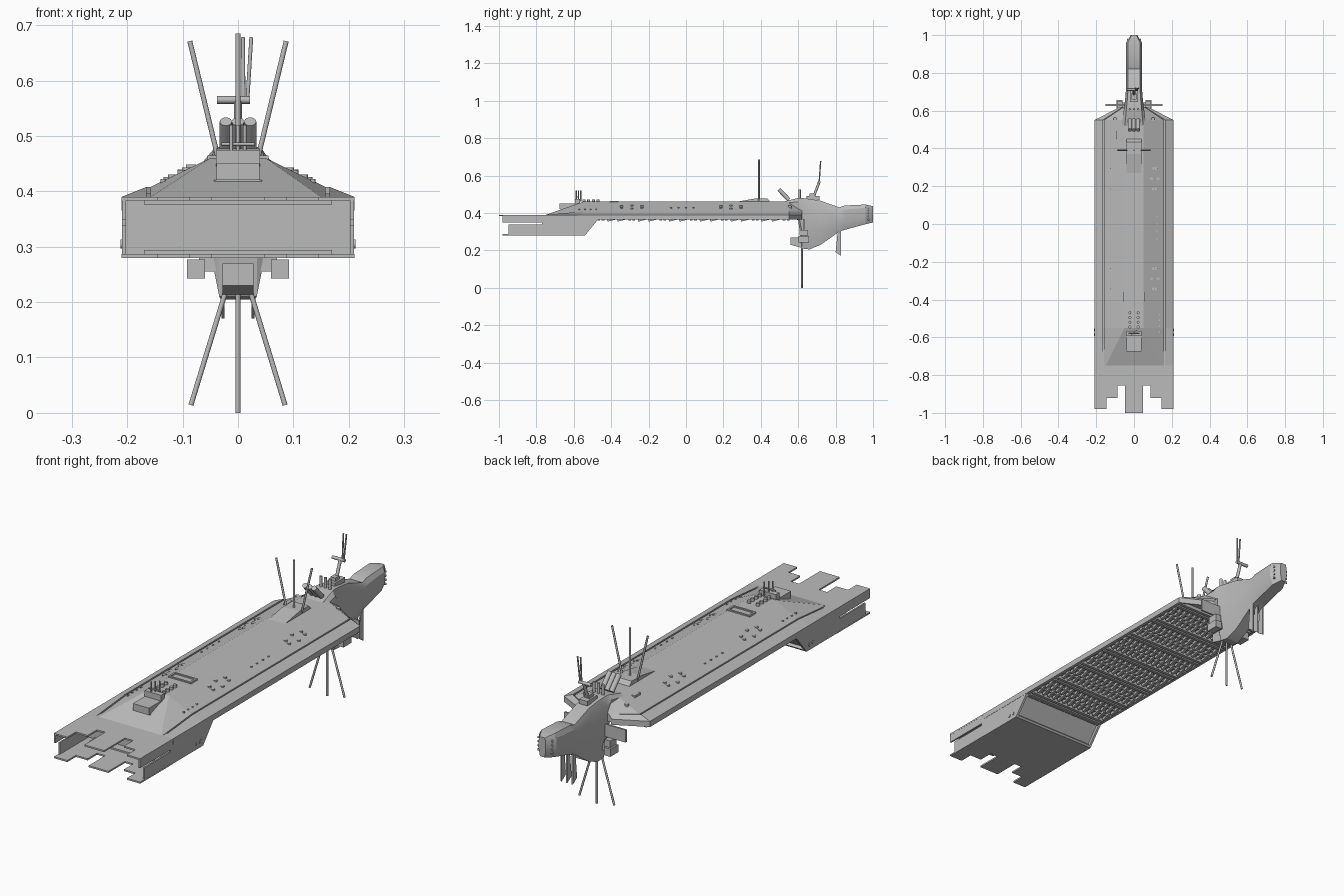
import bpy
import bmesh
import math
from mathutils import Vector, Matrix

default_cube = bpy.data.objects.get("Cube")
if default_cube:
    bpy.data.objects.remove(default_cube, do_unlink=True)

# Shared dimensions
BEAM = 0.21
DECK = 0.46
RIM = 0.39
KEEL = 0.365
BAY_FLOOR = 0.28
BAY_BACK = -0.75
SIDES = (-1, 1)
THREE = (-1, 0, 1)
THIN = 0.0045

shade = (0.5, 0.5, 0.5, 1)
grey = bpy.data.materials.new("hull grey")
grey.use_nodes = True
grey.diffuse_color = shade
grey.node_tree.nodes["Principled BSDF"].inputs["Base Color"].default_value = shade


def finish(part, name, smooth_angle=None):
    bmesh.ops.recalc_face_normals(part, faces=part.faces)
    mesh = bpy.data.meshes.new(name)
    part.to_mesh(mesh)
    part.free()
    mesh.materials.append(grey)
    obj = bpy.data.objects.new(name, mesh)
    bpy.context.collection.objects.link(obj)
    if smooth_angle:
        bpy.ops.object.select_all(action='DESELECT')
        obj.select_set(True)
        bpy.context.view_layer.objects.active = obj
        bpy.ops.object.shade_smooth_by_angle(angle=math.radians(smooth_angle))


def box(part, centre, size, tilt=0):
    matrix = Matrix.Translation(centre) @ Matrix.Rotation(tilt, 4, 'X') @ Matrix.Diagonal((*size, 1))
    bmesh.ops.create_cube(part, size=1, matrix=matrix)


def rod(part, start, end, radius=THIN, sides=12):
    start, end = Vector(start), Vector(end)
    axis = end - start
    turn = axis.to_track_quat('Z', 'Y').to_matrix().to_4x4()
    bmesh.ops.create_cone(part, cap_ends=True, segments=sides, radius1=radius, radius2=radius,
                          depth=axis.length, matrix=Matrix.Translation((start + end) / 2) @ turn)


def loft(part, rings):
    rows = [[part.verts.new(point) for point in ring] for ring in rings]
    for row, following in zip(rows, rows[1:]):
        for i in range(len(row)):
            part.faces.new((row[i - 1], row[i], following[i], following[i - 1]))
    part.faces.new(rows[0])
    part.faces.new(rows[-1])


def mirrored(half):
    return half + [(-x, other) for x, other in reversed(half) if x > 0]


def side_prism(part, profile, centre, half_width):
    loft(part, [[(centre + side * half_width, y, z) for y, z in profile] for side in SIDES])


def mix(start, end, factor):
    return start + (end - start) * factor


def deck_height(x):
    return DECK - max(0, abs(x) - 0.05) / 2


# Main hull: bow ramp, sloped deck, long grooves and a recessed underside
main_hull = bmesh.new()
rings = []
for y, width, rise in ((BAY_BACK, 1, 0), (-0.55, 1, 1), (0.55, 1, 1), (0.62, 0.35, 1)):
    top = mix(RIM, DECK, rise)
    flat = mix(0.15, 0.05, rise)
    edge = mix(RIM, 0.408, min(1, rise * 2))
    groove_in, groove_out, rail = 0.158, 0.165, BEAM - 0.014
    groove_floor = edge - 0.012
    half = [(0, top), (flat, top), (groove_in, edge), (groove_in, groove_floor),
            (groove_out, groove_floor), (groove_out, edge), (BEAM, RIM),
            (BEAM, KEEL), (rail, KEEL), (rail, KEEL + 0.01), (0, KEEL + 0.01)]
    rings.append([(x * width, y, z) for x, z in mirrored(half)])
loft(main_hull, rings)
finish(main_hull, "main_hull")

# Bow block with a recessed panel on its sloping rear
bow_block = bmesh.new()
side_prism(bow_block, [(BAY_BACK, BAY_FLOOR), (-0.54, BAY_FLOOR), (-0.47, KEEL),
                       (-0.47, RIM - THIN), (BAY_BACK, RIM)], 0, BEAM - 0.001)
bmesh.ops.recalc_face_normals(bow_block, faces=bow_block.faces)
slope = [face for face in bow_block.faces if face.normal.y > 0.3 and face.normal.z < -0.3]
bmesh.ops.inset_region(bow_block, faces=slope, thickness=0.014)
bmesh.ops.inset_region(bow_block, faces=slope, thickness=0.002, depth=-0.012)
finish(bow_block, "bow_block")

# Notched plates that roof and floor the open bay
for name, bottom, tongue_tip in (("bay_roof", RIM - 0.007, -1), ("bay_floor", BAY_FLOOR, -0.97)):
    tongue, step, arm = 0.048, 0.088, 0.145
    inner, middle, outer = -0.855, -0.92, -0.98
    half = [(tongue, tongue_tip), (tongue, inner), (step, inner), (step, middle),
            (arm, middle), (arm, outer), (BEAM, outer), (BEAM, BAY_BACK)]
    plate = bmesh.new()
    loft(plate, [[(x, y, z) for x, y in mirrored(half)] for z in (bottom, bottom + 0.007)])
    finish(plate, name)

# Bay side walls split by a slot, with round ports behind
walls = bmesh.new()
for side in SIDES:
    wall_x = side * (BEAM - 0.004)
    for front, low, high in ((-0.98, 0.348, RIM), (-0.95, BAY_FLOOR, 0.338), (-0.77, 0.33, 0.36)):
        box(walls, (wall_x, (front + BAY_BACK) / 2, (low + high) / 2),
            (0.007, BAY_BACK - front, high - low))
    for port_y in (-0.585, -0.56):
        rod(walls, (wall_x, port_y, 0.305), (side * (BEAM + 0.002), port_y, 0.305), 0.008)
for lip_z in (BAY_FLOOR + 0.01, RIM - 0.01):
    box(walls, (0, BAY_BACK, lip_z), (0.34, 0.08, 0.008))
finish(walls, "bay_side_walls")

# Underside frames and rows of storage racks
frames, racks = bmesh.new(), bmesh.new()
spacing = 0.055
for index in range(19):
    y = index * spacing - 0.455
    if index % 3 == 0:
        for side in SIDES:
            box(frames, (0, y + side * 0.011, KEEL + 0.005), (0.39, 0.014, 0.02))
    else:
        box(frames, (0, y, KEEL + 0.008), (0.39, 0.008, 0.016))
        for column in range(14):
            x = (column - 6.5) * 0.028
            box(racks, (x, y, KEEL), (0.012, 0.044, 0.012), tilt=0.25)
finish(frames, "underside_frames")
finish(racks, "underside_racks")

# Deck ports in rings and rows, mirrored across the centre line
ports = bmesh.new()


def port_pair(x, y, radius, height=THIN):
    for side in SIDES:
        base = Vector((side * x, y, deck_height(x)))
        rod(ports, base - Vector((0, 0, 0.012)), base + Vector((0, 0, height)), radius)


for middle in (0.24, -0.29):
    for index in range(6):
        angle = math.tau * index / 6
        port_pair(0.11 + math.cos(angle) / 60, middle + math.sin(angle) / 16, 0.008)
for index in range(4):
    port_pair(0.12, index * 0.04 - 0.08, THIN)
    port_pair(0.135, index * 0.03 - 0.57, THIN)
    port_pair(0.022, index * 0.025 - 0.545, 0.008, height=0.012)
port_pair(0.1, 0.555, 0.009)
finish(ports, "deck_ports", 35)

# Raised hatch frame and a small side hatch
hatch = bmesh.new()
for side in SIDES:
    box(hatch, (0, -0.385 + side * 0.02, DECK), (0.11, 0.008, 0.01))
    box(hatch, (side * 0.051, -0.385, DECK), (0.008, 0.04, 0.01))
box(hatch, (-0.085, 0.47, deck_height(0.085)), (0.018, 0.04, 0.012))
finish(hatch, "deck_hatches")

# Forward control house with short masts
house = bmesh.new()
house_y = -0.62
box(house, (0, house_y, 0.435), (0.078, 0.11, 0.03))
box(house, (0, house_y, 0.415), (0.086, 0.1, 0.01))
box(house, (0, house_y + 0.04, DECK), (0.08, 0.025, 0.03))
for place in THREE:
    mast_y = house_y + 0.045 + place * 0.012
    rod(house, (place * 0.012, mast_y, DECK), (place * 0.012, mast_y, 0.52), 0.003)
rod(house, (-0.03, house_y + 0.04, 0.485), (0.03, house_y + 0.04, 0.485), 0.003)
finish(house, "control_house")

# Dorsal aerials fanning from a wedge base
base = bmesh.new()
base_top = DECK + 0.017
side_prism(base, [(0.27, DECK), (0.37, base_top), (0.435, base_top), (0.45, DECK)], 0, 0.04)
finish(base, "aerial_base")
aerials = bmesh.new()
for place in THREE:
    tip = 0.685 - abs(place) * 0.014
    rod(aerials, (place * 0.036, RIM, DECK), (place * 0.087, RIM, tip))
finish(aerials, "dorsal_aerials", 40)

# Ventral aerials fanning below the stern
aerials = bmesh.new()
for place in THREE:
    rod(aerials, (place * 0.022, 0.62, 0.22), (place * 0.085, 0.62, abs(place) * 0.014))
finish(aerials, "ventral_aerials", 40)

# Stern tower: each station gives its place, bottom and top
tower = bmesh.new()
rings = []
for y, low, high in ((0.52, 0.41, DECK), (0.6, 0.36, 0.48), (0.62, 0.21, 0.48), (0.66, 0.205, 0.475),
                     (0.72, 0.23, 0.465), (0.82, 0.3, 0.43), (0.85, 0.31, 0.44),
                     (0.96, 0.34, 0.445), (1, 0.35, 0.436)):
    height = high - low
    width = 0.042 + max(0, 0.7 - y) / 8
    if y == 1:
        width *= 0.4
    half = [(width * 0.75, high), (width, high - height / 6), (width, low + height / 3), (width * 0.65, low)]
    rings.append([(x, y, z) for x, z in mirrored(half)])
loft(tower, rings)
finish(tower, "stern_tower", 22)

# Keel sensor box, side pods and radiator plates
pods = bmesh.new()
side_prism(pods, [(0.56, 0.23), (0.56, 0.27), (0.63, 0.27), (0.63, 0.21)], 0, 0.028)
for side in SIDES:
    box(pods, (side * 0.076, 0.63, 0.26), (0.032, 0.055, 0.034))
    box(pods, (side * 0.074, 0.63, 0.295), (0.028, 0.045, 0.03))
    box(pods, (side * 0.05, 0.63, 0.275), (0.04, 0.025, 0.04))
    box(pods, (side * 0.1, 0.63, 0.34), (0.1, 0.008, 0.055))
finish(pods, "side_pods")

# Three fins under the stern
fins = bmesh.new()
for place in THREE:
    side_prism(fins, [(0.81, 0.29), (0.83, 0.31), (0.83, 0.17), (0.8, 0.19)], place * 0.027, 0.003)
finish(fins, "stern_fins")

# Slanted launch tubes, upright vents and stern studs
tubes = bmesh.new()
for place in THREE:
    x = place * 0.022
    rod(tubes, (x, 0.55, 0.47), (x, 0.497, 0.526), 0.011)
    rod(tubes, (x, 0.608, 0.47), (x, 0.608, 0.525), 0.006)
for side in SIDES:
    for row in range(4):
        stud_z = KEEL + row * 0.018
        rod(tubes, (side * 0.02, 0.97, stud_z), (side * 0.037, 0.978, stud_z))
finish(tubes, "launch_tubes", 35)

# Tower mast with a cross bar and whip aerials
mast = bmesh.new()
bar_y, bar_z = 0.712, 0.565
box(mast, (0, 0.68, 0.48), (0.04, 0.07, 0.02))
box(mast, (0, 0.675, 0.495), (0.024, 0.03, 0.02))
rod(mast, (0, 0.68, 0.48), (0, bar_y, bar_z), 0.007)
rod(mast, (-0.038, bar_y, bar_z), (0.022, bar_y, bar_z), 0.007)
for foot, tip in ((0.01, 0.009), (0.017, 0.024)):
    rod(mast, (foot, bar_y, bar_z), (tip, 0.72, 0.678), 0.0035)
finish(mast, "tower_mast", 35)
